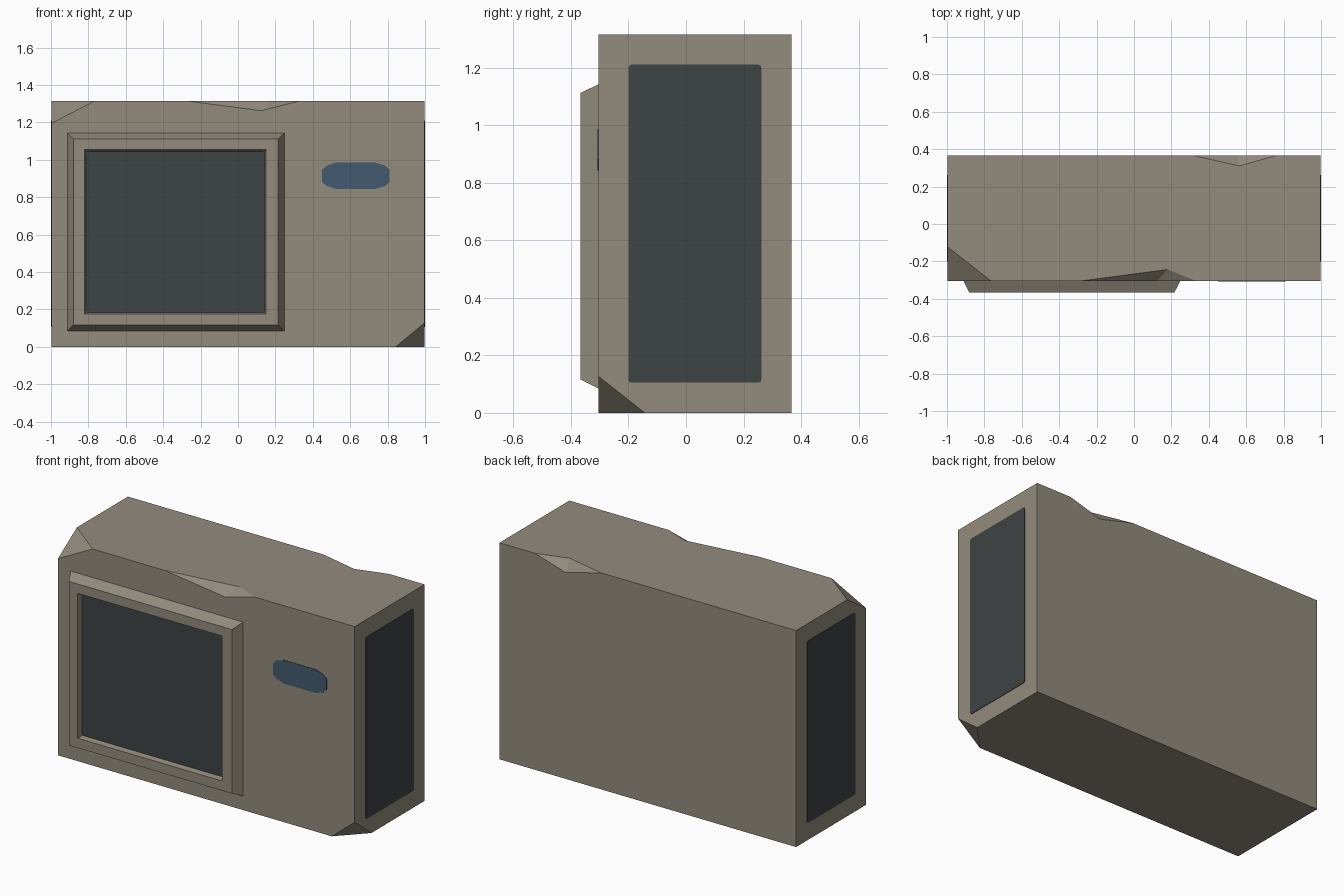
import bpy, bmesh
from mathutils import Vector

if "Cube" in bpy.data.objects:
    bpy.data.objects.remove(bpy.data.objects["Cube"])

FRONT, BACK, TOP, SIDE = -0.304, 0.367, 1.315, 0.997


def material(name, rgb):
    m = bpy.data.materials.new(name)
    m.diffuse_color = (*rgb, 1)
    m.use_nodes = True
    m.node_tree.nodes["Principled BSDF"].inputs["Base Color"].default_value = m.diffuse_color
    return m


STONE = material("warm grey casing", (0.29, 0.26, 0.207))
DARK = material("dark panel", (0.048, 0.057, 0.058))
BLUE = material("blue button", (0.056, 0.105, 0.16))


def make_object(name, verts, faces, mat):
    bm = bmesh.new()
    vs = [bm.verts.new(v) for v in verts]
    for f in faces:
        bm.faces.new([vs[i] for i in f])
    bmesh.ops.remove_doubles(bm, verts=bm.verts, dist=1e-5)
    bmesh.ops.recalc_face_normals(bm, faces=bm.faces)
    me = bpy.data.meshes.new(name)
    bm.to_mesh(me)
    bm.free()
    me.materials.append(mat)
    ob = bpy.data.objects.new(name, me)
    bpy.context.collection.objects.link(ob)
    return ob


def plate(name, u0, u1, v0, v1, corner, place, mat, thick=0.003):
    """Thin plate with cut corners; place(u, v, height) gives the 3D point."""
    cu, cv, hu, hv = (u0 + u1) / 2, (v0 + v1) / 2, (u1 - u0) / 2, (v1 - v0) / 2
    quarter = [(hu - a, hv - b) for a, b in corner]
    ring = []
    for su, sv in ((1, 1), (-1, 1), (-1, -1), (1, -1)):
        q = quarter if su * sv > 0 else quarter[::-1]
        ring += [(cu + su * a, cv + sv * b) for a, b in q]
    n = len(ring)
    verts = [place(u, v, h) for h in (0, thick) for u, v in ring]
    faces = [list(range(n)), list(range(n, 2 * n))]
    faces += [(i, (i + 1) % n, n + (i + 1) % n, n + i) for i in range(n)]
    return make_object(name, verts, faces, mat)


# Casing: a block with two broken corners and two chipped top edges
P = {
    "lfb": (-SIDE, FRONT, 0), "lbb": (-SIDE, BACK, 0), "rbb": (SIDE, BACK, 0),
    "rft": (SIDE, FRONT, TOP), "lbt": (-SIDE, BACK, TOP), "rbt": (SIDE, BACK, TOP),
    # broken upper left corner
    "c1x": (-0.765, FRONT, TOP), "c1y": (-SIDE, -0.122, TOP), "c1z": (-SIDE, FRONT, 1.195),
    # broken lower right corner
    "c2x": (0.843, FRONT, 0), "c2y": (SIDE, -0.143, 0), "c2z": (SIDE, FRONT, 0.127),
    # chip in front edge
    "fa": (-0.28, FRONT, TOP), "fb": (0.33, FRONT, TOP),
    "fl": (0.125, FRONT, 1.262), "ft": (0.18, -0.243, TOP),
    # chip in back edge
    "ba": (0.315, BACK, TOP), "bb": (0.76, BACK, TOP),
    "bl": (0.55, BACK, 1.253), "bt": (0.565, 0.31, TOP),
}
FACES = [
    "lfb c2x c2z rft fb fl fa c1x c1z",        # front
    "lbb rbb rbt bb bl ba lbt",                # back
    "c1x fa ft fb rft rbt bb bt ba lbt c1y",   # top
    "lfb c2x c2y rbb lbb",                     # bottom
    "lfb c1z c1y lbt lbb",                     # left
    "c2z rft rbt rbb c2y",                     # right
    "c1x c1y c1z", "c2x c2y c2z",              # broken corners
    "fa fl ft", "fb fl ft", "ba bl bt", "bb bl bt",  # edge chips
]
keys = list(P)
make_object("casing", list(P.values()),
            [[keys.index(k) for k in f.split()] for f in FACES], STONE)

# Screen frame: nested rectangles joined into a bevelled rim with a shallow recess
LOOPS = [  # x0, x1, z0, z1, y
    (-0.912, 0.248, 0.085, 1.142, FRONT),
    (-0.880, 0.215, 0.116, 1.112, -0.367),
    (-0.820, 0.150, 0.175, 1.055, -0.367),
    (-0.813, 0.143, 0.182, 1.045, -0.333),
]
verts, faces = [], []
for x0, x1, z0, z1, y in LOOPS:
    verts += [(x0, y, z0), (x1, y, z0), (x1, y, z1), (x0, y, z1)]
for k in range(len(LOOPS) - 1):
    for i in range(4):
        j = (i + 1) % 4
        faces.append((4 * k + i, 4 * k + j, 4 * k + 4 + j, 4 * k + 4 + i))
last = 4 * (len(LOOPS) - 1)
faces.append(tuple(range(last, last + 4)))
make_object("screen_frame", verts, faces, STONE)

# Dark screen, blue button and the two dark side panels
SMALL = [(0, 0.01), (0.003, 0.003), (0.01, 0)]
plate("screen", -0.812, 0.142, 0.183, 1.044, SMALL,
      lambda u, v, h: (u, -0.333 - h, v), DARK)
plate("button", 0.45, 0.81, 0.843, 0.985, [(0, 0.038), (0.025, 0.016), (0.075, 0)],
      lambda u, v, h: (u, FRONT - h, v), BLUE)
for side, s in (("left", -1), ("right", 1)):
    plate(side + "_side_panel", -0.2, 0.262, 0.105, 1.21, SMALL,
          lambda u, v, h: (s * (SIDE + h), u, v), DARK)
